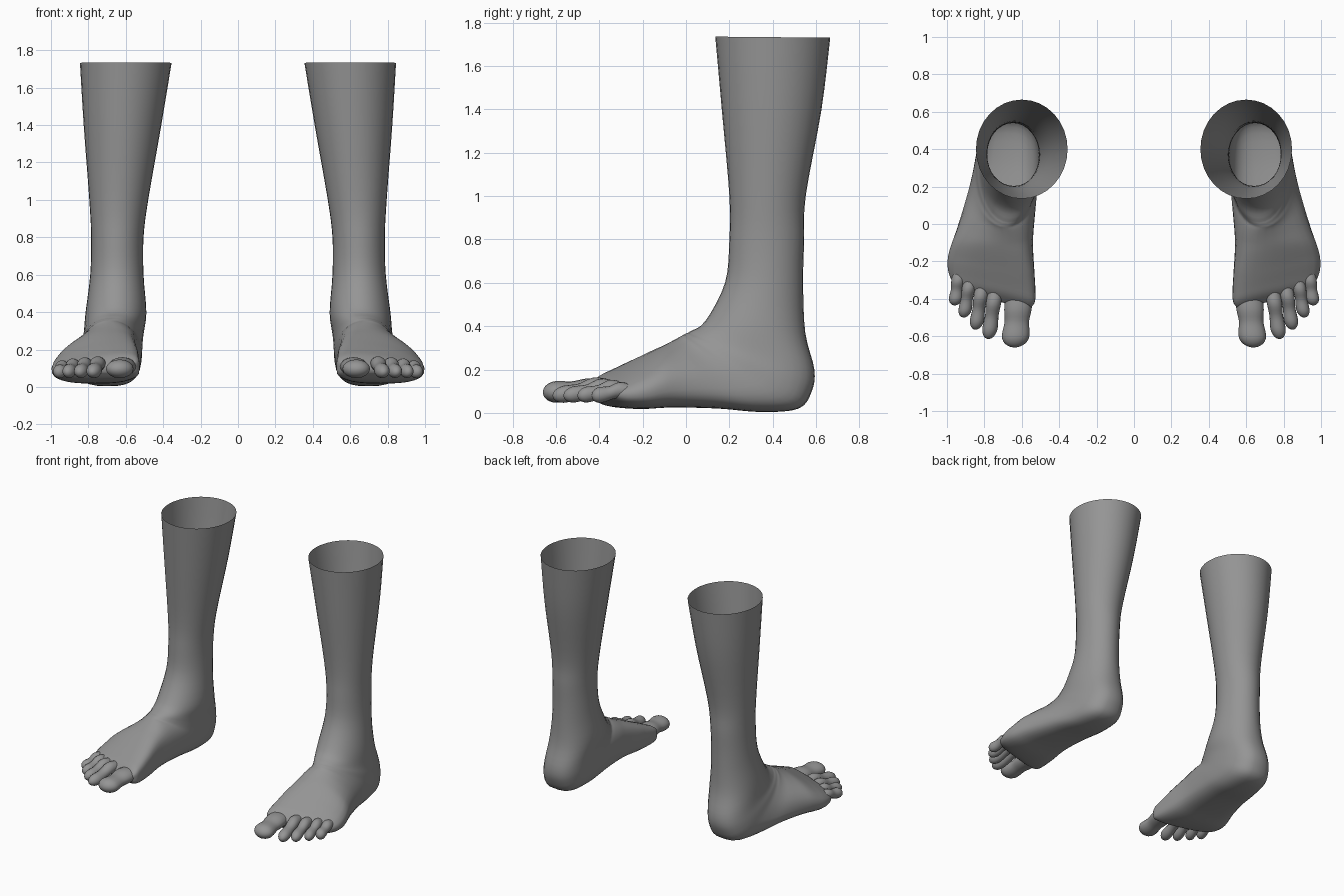
import bpy, bmesh, math

if "Cube" in bpy.data.objects:
    bpy.data.objects.remove(bpy.data.objects["Cube"])

SIDES = 32
skin = bpy.data.materials.new("grey_skin")
skin.diffuse_color = (0.3, 0.3, 0.3, 1)
skin.use_nodes = True
skin.node_tree.nodes["Principled BSDF"].inputs["Base Color"].default_value = skin.diffuse_color


def clamp(v):
    return max(0.0, min(1.0, v))


def catmull(rows, steps):
    """Smoothly interpolate a list of equal-length tuples."""
    out = []
    for i in range(len(rows) - 1):
        p0, p1 = rows[max(i - 1, 0)], rows[i]
        p2, p3 = rows[i + 1], rows[min(i + 2, len(rows) - 1)]
        for s in range(steps):
            t = s / steps
            out.append([0.5 * (2 * b + (c - a) * t + (2 * a - 5 * b + 4 * c - d) * t * t
                               + (3 * b - a - 3 * c + d) * t ** 3)
                        for a, b, c, d in zip(p0, p1, p2, p3)])
    return out + [list(rows[-1])]


def loft(name, rings):
    """Skin closed rings, cap the last one, mirror to the other foot."""
    bm = bmesh.new()
    vs = [[bm.verts.new(p) for p in r] for r in rings]
    for a, b in zip(vs, vs[1:]):
        for i in range(len(a)):
            j = (i + 1) % len(a)
            bm.faces.new((a[i], a[j], b[j], b[i]))
    bm.faces.new(vs[-1])
    bmesh.ops.recalc_face_normals(bm, faces=bm.faces)
    me = bpy.data.meshes.new(name)
    bm.to_mesh(me)
    bm.free()
    me.materials.append(skin)
    ob = bpy.data.objects.new(name, me)
    bpy.context.collection.objects.link(ob)
    ob.modifiers.new("other_side", 'MIRROR').use_mirror_merge = False
    bpy.context.view_layer.objects.active = ob
    ob.select_set(True)
    bpy.ops.object.shade_smooth_by_angle(angle=math.radians(60))
    ob.select_set(False)


def body_ring(section):
    """Egg-shaped section between a front/top point and a back/bottom point."""
    yt, zt, yb, zb, xi, xo = section
    forward = clamp((0.5 - yb) / 0.7)               # 0 at the heel, 1 at the ball
    crest = -0.12 * forward                         # instep ridge leans inward
    centre = 0.5 - 0.11 * forward                   # widest near the sole
    square = 1 - 0.3 * clamp((0.5 - zb) / 0.45)     # blunt heel and flat sole
    skew = 0.28 * clamp(-yb / 0.33)                 # slanting toe line
    mid, half = (xi + xo) / 2, (xo - xi) / 2
    yc, zc = yb + centre * (yt - yb), zb + centre * (zt - zb)
    ring = []
    for i in range(SIDES):
        t = 2 * math.pi * i / SIDES
        a, b = math.cos(t), math.sin(t)
        if a < 0:
            a, b = -abs(a) ** square, math.copysign(abs(b) ** square, b)
        x = mid + half * b + (crest * a * a if a > 0 else 0)
        ey, ez = (yt - yc, zt - zc) if a > 0 else (yc - yb, zc - zb)
        ring.append((x, yc + ey * a + skew * (x - mid), zc + ez * a))
    return ring


# Leg, heel and foot: front y, z / back y, z / inner x, outer x
sections = [
    (.135, 1.735, .665, 1.73, .355, .845),
    (.165, 1.4, .625, 1.4, .41, .825),
    (.2, 1.0, .552, 1.0, .48, .795),
    (.2, .8, .545, .8, .505, .785),
    (.18, .6, .54, .6, .505, .79),
    (.09, .425, .55, .37, .49, .815),
    (.02, .376, .592, .2, .505, .825),
    (0, .366, .58, .1, .51, .838),
    (-.015, .358, .52, .02, .514, .85),
    (-.035, .347, .35, .004, .52, .875),
    (-.07, .328, .15, .02, .53, .915),
    (-.13, .297, -.06, .025, .54, .965),
    (-.22, .247, -.2, .018, .533, .993),
    (-.3, .202, -.3, .024, .527, .995),
    (-.36, .168, -.36, .04, .533, .977),
    (-.405, .12, -.405, .08, .57, .94),
]
loft("leg_and_foot", [body_ring(s) for s in catmull(sections, 4)])


def toe(name, base, tip, rx, rz, rise):
    """Bent capsule: arched knuckle, narrow neck, round pad."""
    rings = []
    for n in range(25):
        f = math.sin(n / 24 * math.pi / 2)
        neck = 1 - 0.12 * math.exp(-((f - 0.58) / 0.13) ** 2)
        k = neck * math.sqrt(max(1 - clamp((f - 0.8) / 0.2) ** 2, 0.0004))
        h = rise * math.exp(-((f - 0.38) / 0.2) ** 2)
        cx, cy, cz = (a + f * (b - a) for a, b in zip(base, tip))
        rings.append([(cx + rx * k * math.sin(t), cy, cz + h + rz * k * math.cos(t))
                      for t in (2 * math.pi * i / 16 for i in range(16))])
    loft(name, rings)


# Toes from inner to outer
toe("big_toe", (.61, -.33, .105), (.638, -.66, .095), .074, .050, .008)
toe("second_toe", (.735, -.31, .115), (.778, -.615, .080), .041, .040, .022)
toe("third_toe", (.805, -.29, .110), (.847, -.565, .080), .038, .038, .022)
toe("fourth_toe", (.870, -.26, .105), (.910, -.500, .080), .036, .037, .020)
toe("little_toe", (.930, -.23, .095), (.958, -.435, .080), .037, .037, .016)
